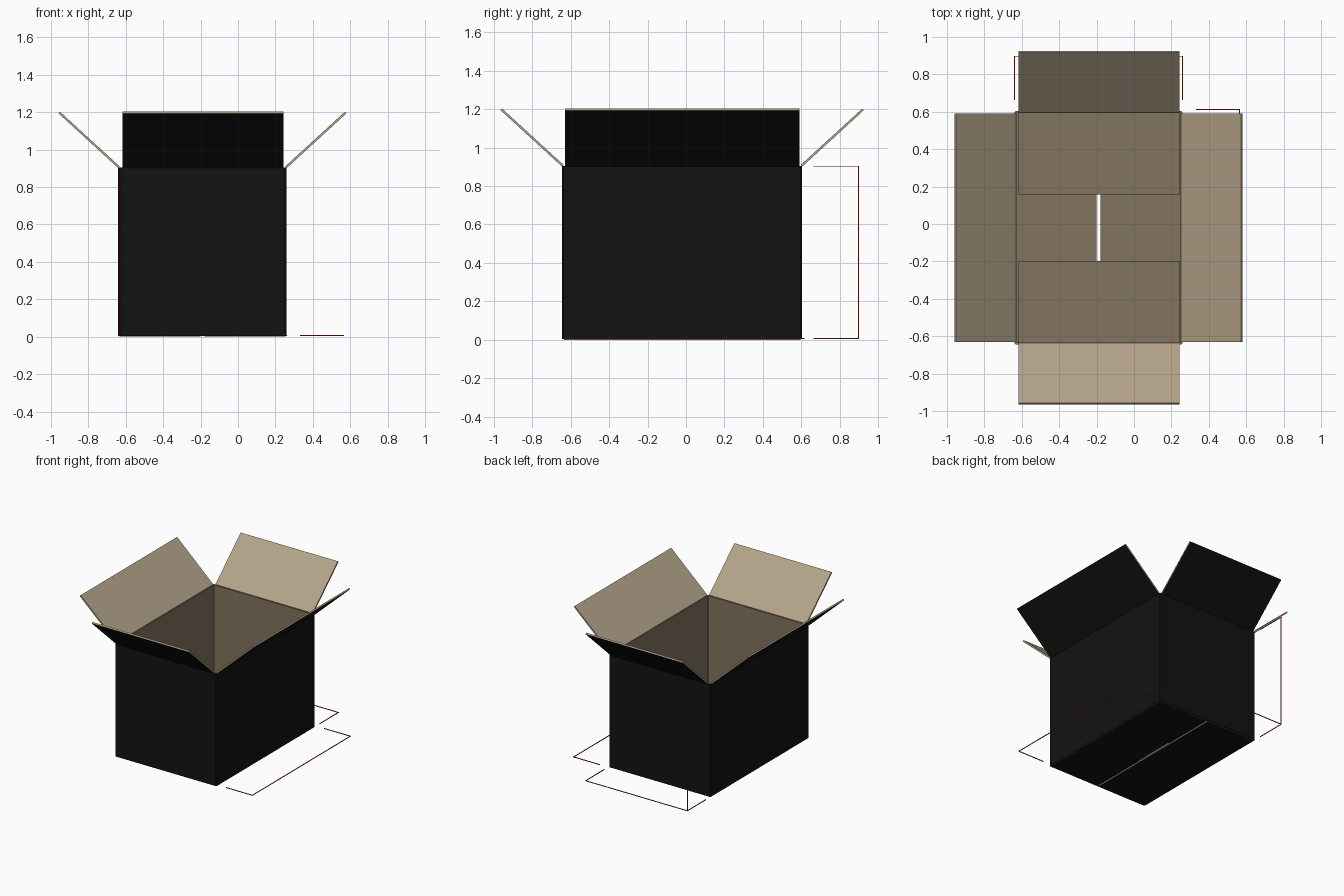
import bpy, bmesh
from mathutils import Vector as V

if "Cube" in bpy.data.objects:
    bpy.data.objects.remove(bpy.data.objects["Cube"])


def mat(name, rgb):
    m = bpy.data.materials.new(name)
    m.diffuse_color = (*rgb, 1)
    m.use_nodes = True
    m.node_tree.nodes["Principled BSDF"].inputs["Base Color"].default_value = m.diffuse_color
    return m


black = mat("black_outside", (0.006, 0.006, 0.006))
inside = mat("brown_inside", (0.225, 0.176, 0.113))
card = mat("tan_flap", (0.45, 0.365, 0.25))
red = mat("red_line", (0.56, 0.043, 0.012))

X0, X1, Y0, Y1, TOP, T = -0.64, 0.26, -0.645, 0.605, 0.905, 0.012


def finish(name, bm, mats):
    me = bpy.data.meshes.new(name)
    bm.to_mesh(me)
    bm.free()
    for m in mats:
        me.materials.append(m)
    ob = bpy.data.objects.new(name, me)
    bpy.context.collection.objects.link(ob)
    return ob


def panel(name, a, b, reach, up, inner):
    """Sheet hinged on edge a-b; black on its outer face, board colour elsewhere."""
    a, b, reach = V(a), V(b), V(reach)
    n = V(up).normalized()
    bm = bmesh.new()
    base = [a, b, b + reach, a + reach]
    lo = [bm.verts.new(p) for p in base]
    hi = [bm.verts.new(p + n * T) for p in base]
    bm.faces.new(lo)
    bm.faces.new(hi)
    for i in range(4):
        j = (i + 1) % 4
        bm.faces.new((lo[i], lo[j], hi[j], hi[i]))
    bmesh.ops.recalc_face_normals(bm, faces=bm.faces)
    for f in bm.faces:
        f.material_index = 0 if f.normal.dot(n) < -0.9 else 1
    finish(name, bm, [black, inner])


def ring(inset, c):
    """Rectangle outline with small cut corners."""
    x0, x1, y0, y1 = X0 + inset, X1 - inset, Y0 + inset, Y1 - inset
    return [(x0 + c, y0), (x1 - c, y0), (x1, y0 + c), (x1, y1 - c),
            (x1 - c, y1), (x0 + c, y1), (x0, y1 - c), (x0, y0 + c)]


# four walls as one hollow tube
bm = bmesh.new()
loops = [[bm.verts.new((x, y, z)) for x, y in ring(i, c)]
         for i, c, z in ((0, 0.008, 0.004), (0, 0.008, TOP),
                         (T, 0.002, TOP), (T, 0.002, 0.004))]
for k in range(4):
    p, q = loops[k], loops[(k + 1) % 4]
    for i in range(8):
        j = (i + 1) % 8
        f = bm.faces.new((p[i], p[j], q[j], q[i]))
        f.material_index = 0 if k in (0, 3) else 1
bmesh.ops.recalc_face_normals(bm, faces=bm.faces)
finish("box_walls", bm, [black, inside])

# open top flaps leaning outward
D, H = 0.32, 0.293
for side, x, s in (("left", X0, -1), ("right", X1, 1)):
    panel(side + "_top_flap", (x, -0.63, TOP - 0.004), (x, 0.59, TOP - 0.004),
          (s * D, 0, H), (-s * H, 0, D), card)
for side, y, s in (("front", Y0, -1), ("back", Y1, 1)):
    panel(side + "_top_flap", (-0.618, y, TOP - 0.004), (0.242, y, TOP - 0.004),
          (0, s * D, H), (0, -s * H, D), card)

# closed bottom flaps: outer pair below with a gap, inner pair above
panel("left_bottom_flap", (X0 + 0.006, -0.635, 0), (X0 + 0.006, 0.595, 0),
      (0.434, 0, 0), (0, 0, 1), inside)
panel("right_bottom_flap", (X1 - 0.006, -0.635, 0), (X1 - 0.006, 0.595, 0),
      (-0.434, 0, 0), (0, 0, 1), inside)
panel("front_bottom_flap", (-0.618, Y0 + T, T), (0.242, Y0 + T, T),
      (0, 0.435, 0), (0, 0, 1), inside)
panel("back_bottom_flap", (-0.618, Y1 - T, T), (0.242, Y1 - T, T),
      (0, -0.435, 0), (0, 0, 1), inside)


# thin measuring brackets beside the box
def bracket(name, pts):
    w = 0.0025
    bm = bmesh.new()
    for a, b in zip(pts, pts[1:]):
        a, b = V(a), V(b)
        size = [abs(b[i] - a[i]) + 2 * w for i in range(3)]
        r = bmesh.ops.create_cube(bm, size=1)
        bmesh.ops.scale(bm, vec=size, verts=r["verts"])
        bmesh.ops.translate(bm, vec=(a + b) / 2, verts=r["verts"])
    finish(name, bm, [red])


Z = 0.006
bracket("length_bracket", [(0.335, 0.613, Z), (0.565, 0.613, Z),
                           (0.565, -0.625, Z), (0.335, -0.625, Z)])
bracket("width_bracket", [(X0, 0.665, Z), (X0, 0.897, Z),
                          (X1, 0.897, Z), (X1, 0.665, Z)])
bracket("height_bracket", [(X0, 0.665, Z), (X0, 0.897, Z),
                           (X0, 0.897, 0.903), (X0, 0.665, 0.903)])
